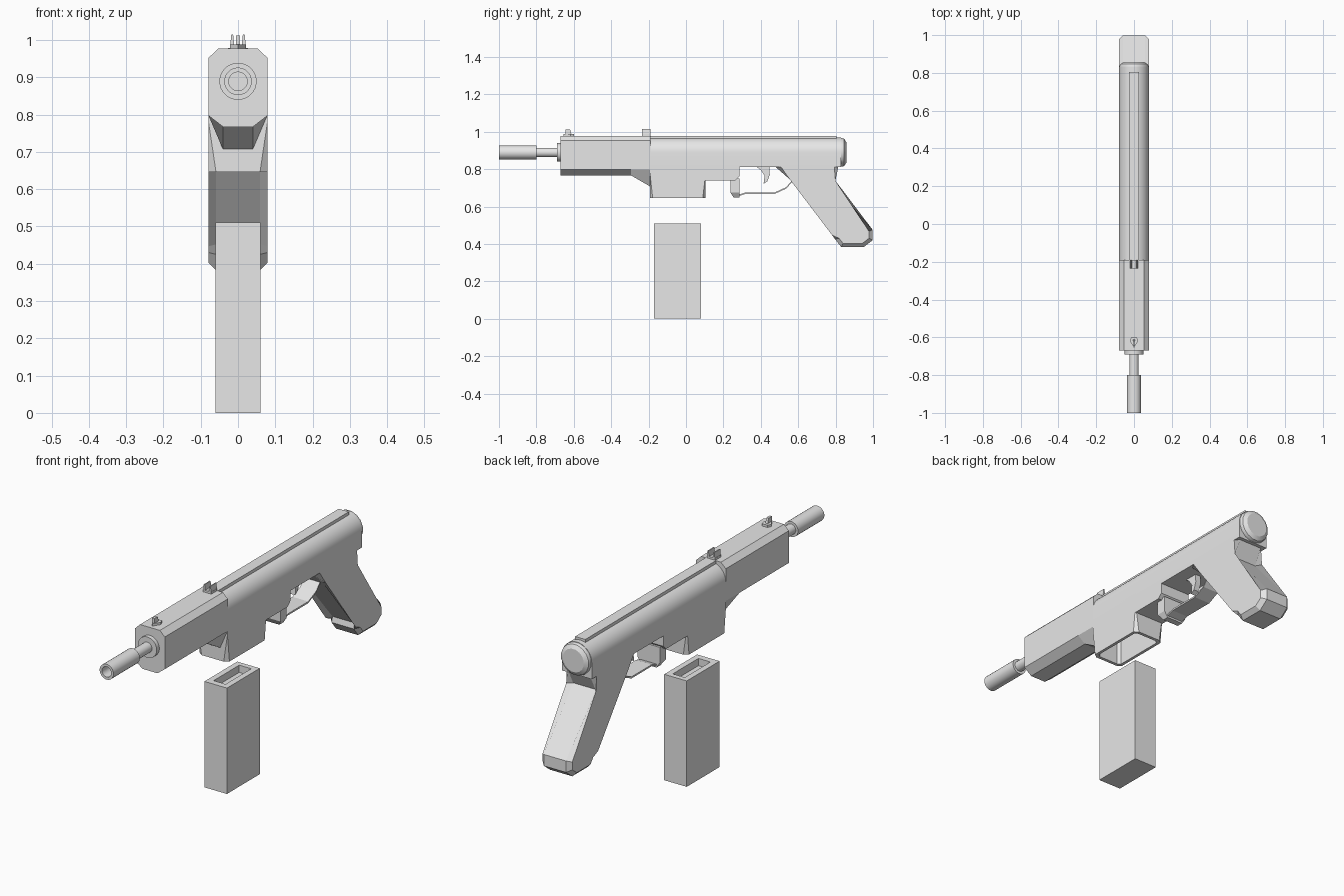
import bpy, bmesh, math
from mathutils import Vector

if "Cube" in bpy.data.objects:
    bpy.data.objects.remove(bpy.data.objects["Cube"])

GREY = (0.8, 0.8, 0.8, 1.0)
mat = bpy.data.materials.new("plain grey")
mat.use_nodes = True
mat.diffuse_color = GREY
mat.node_tree.nodes["Principled BSDF"].inputs["Base Color"].default_value = GREY

HALF = 0.079       # half width of the body
AXIS = 0.889       # height of the barrel axis


def finish(name, bm, smooth=False):
    bmesh.ops.remove_doubles(bm, verts=bm.verts, dist=0.0001)
    bmesh.ops.recalc_face_normals(bm, faces=bm.faces)
    mesh = bpy.data.meshes.new(name)
    bm.to_mesh(mesh)
    bm.free()
    ob = bpy.data.objects.new(name, mesh)
    bpy.context.collection.objects.link(ob)
    mesh.materials.append(mat)
    if smooth:
        bpy.ops.object.select_all(action='DESELECT')
        ob.select_set(True)
        bpy.context.view_layer.objects.active = ob
        bpy.ops.object.shade_smooth_by_angle(angle=math.radians(30))
    return ob


def loft_mesh(rings):
    """Skin a list of equal-length point rings and cap both ends."""
    bm = bmesh.new()
    loops = [[bm.verts.new(p) for p in ring] for ring in rings]
    for a, b in zip(loops, loops[1:]):
        for i in range(len(a)):
            j = (i + 1) % len(a)
            bm.faces.new((a[i], a[j], b[j], b[i]))
    bm.faces.new(loops[0])
    bm.faces.new(loops[-1])
    return bm


def loft(name, rings, smooth=False):
    return finish(name, loft_mesh(rings), smooth)


def side_prism(name, outline, half, offset=0):
    """Extrude a (y, z) outline across x."""
    return loft(name, [[(offset + s * half, y, z) for y, z in outline] for s in (-1, 1)])


def lathe(name, profile, sides=24):
    """Turn (y, radius) points about the barrel axis."""
    def ring(y, r):
        return [(r * math.cos(t), y, AXIS + r * math.sin(t))
                for t in (math.tau * (i + 0.5) / sides for i in range(sides))]
    return loft(name, [ring(y, r) for y, r in profile], True)


def rect(hx, y0, y1, z, cut=0.0):
    """Horizontal rectangle with cut corners."""
    c = cut * 0.75
    return [(-hx + cut, y0, z), (hx - cut, y0, z), (hx, y0 + c, z), (hx, y1 - c, z),
            (hx - cut, y1, z), (-hx + cut, y1, z), (-hx, y1 - c, z), (-hx, y0 + c, z)]


# Receiver: round top, straight sides
arc = [(HALF * math.cos(math.pi * i / 16), AXIS + HALF * math.sin(math.pi * i / 16))
       for i in range(17)]
section = arc + [(-HALF, 0.81), (HALF, 0.81)]
loft("receiver", [[(x, y, z) for x, z in section] for y in (-0.193, 0.83)], True)
side_prism("top_rail", [(-0.19, 0.95), (0.805, 0.95), (0.805, 0.978), (-0.19, 0.978)], 0.027)
lathe("rear_cap", [(0.80, 0.075), (0.835, 0.078), (0.846, 0.074), (0.857, 0.056)], 16)


# Handguard: chamfered box whose underside drops towards the magazine well
def guard_ring(y, low):
    half = [(0.04, low), (HALF, 0.797), (HALF, 0.952), (0.053, 0.977)]
    return [(x, y, z) for x, z in half] + [(-x, y, z) for x, z in reversed(half)]


loft("handguard", [guard_ring(-0.67, 0.767), guard_ring(-0.295, 0.767), guard_ring(-0.19, 0.706)])

# Barrel and hollow muzzle sleeve
lathe("barrel_collar", [(-0.66, 0.05), (-0.69, 0.05)])
lathe("barrel", [(-0.66, 0.025), (-0.82, 0.025)])
lathe("muzzle_sleeve", [(-0.80, 0.037), (-1.0, 0.037), (-1.0, 0.025), (-0.85, 0.025)])

# Magazine well: open below, corners cut towards the bottom
loft("magazine_well", [
    rect(HALF, -0.193, 0.105, 0.84), rect(HALF, -0.193, 0.105, 0.78),
    rect(HALF, -0.193, 0.105, 0.646, 0.02),
    rect(HALF - 0.014, -0.178, 0.09, 0.646, 0.014),
    rect(HALF - 0.014, -0.178, 0.09, 0.80, 0.014)])

# Loose magazine with a shallow feed slot
loft("magazine", [
    rect(0.06, -0.17, 0.08, 0), rect(0.06, -0.17, 0.08, 0.51),
    rect(0.032, -0.14, 0.055, 0.51), rect(0.032, -0.14, 0.055, 0.475)])

# Lower frame and trigger guard
side_prism("lower_frame", [(0.10, 0.83), (0.10, 0.74), (0.265, 0.74), (0.285, 0.76),
                           (0.285, 0.83)], HALF)
loft("guard_front", [rect(0.06, 0.237, 0.285, 0.75), rect(0.06, 0.237, 0.285, 0.675),
                     rect(0.042, 0.255, 0.285, 0.648)])
path = [(0.27, 0.652), (0.32, 0.668), (0.475, 0.668), (0.535, 0.695), (0.575, 0.74)]
side_prism("trigger_guard", path + [(y, z + 0.008) for y, z in reversed(path)], 0.042)

# Curved trigger
side_prism("trigger", [(0.365, 0.82), (0.40, 0.795), (0.42, 0.765), (0.415, 0.722),
                       (0.435, 0.735), (0.448, 0.77), (0.445, 0.82)], 0.014)

# Pistol grip with chamfered front and back edges
outline = [(0.475, 0.815), (0.555, 0.745), (0.803, 0.452), (0.797, 0.425), (0.83, 0.383),
           (0.95, 0.383), (0.998, 0.42), (0.998, 0.475), (0.775, 0.735), (0.815, 0.815)]
bm = loft_mesh([[(s * HALF, y, z) for y, z in outline] for s in (-1, 1)])
rims = [e for e in bm.edges
        if abs(e.verts[0].co.x - e.verts[1].co.x) < 0.001
        and min(v.co.z for v in e.verts) < 0.8]
bmesh.ops.bevel(bm, geom=rims, offset=0.02, segments=1, affect='EDGES', clamp_overlap=True)
finish("pistol_grip", bm)

# Rear sight: base with two ears
side_prism("rear_sight_base", [(-0.235, 0.97), (-0.19, 0.97), (-0.19, 0.987), (-0.235, 0.987)], 0.022)
for side, word in ((1, "left"), (-1, "right")):
    ear = [[(side * x, y, z) for y, z, x in
            ((-0.235, 0.975, a), (-0.19, 0.975, a), (-0.19, 1.014, b), (-0.235, 1.014, b))]
           for a, b in ((0.022, 0.018), (0.009, 0.013))]
    loft("rear_sight_ear_" + word, ear)

# Front sight: pointed base and a post
base = [(0, -0.655), (0.022, -0.618), (0.014, -0.6), (-0.014, -0.6), (-0.022, -0.618)]
loft("front_sight_base", [[(x, y, z) for x, y in base] for z in (0.97, 0.988)])
side_prism("front_sight_post", [(-0.645, 0.98), (-0.61, 0.98), (-0.62, 1.012), (-0.645, 1.012)], 0.006)
